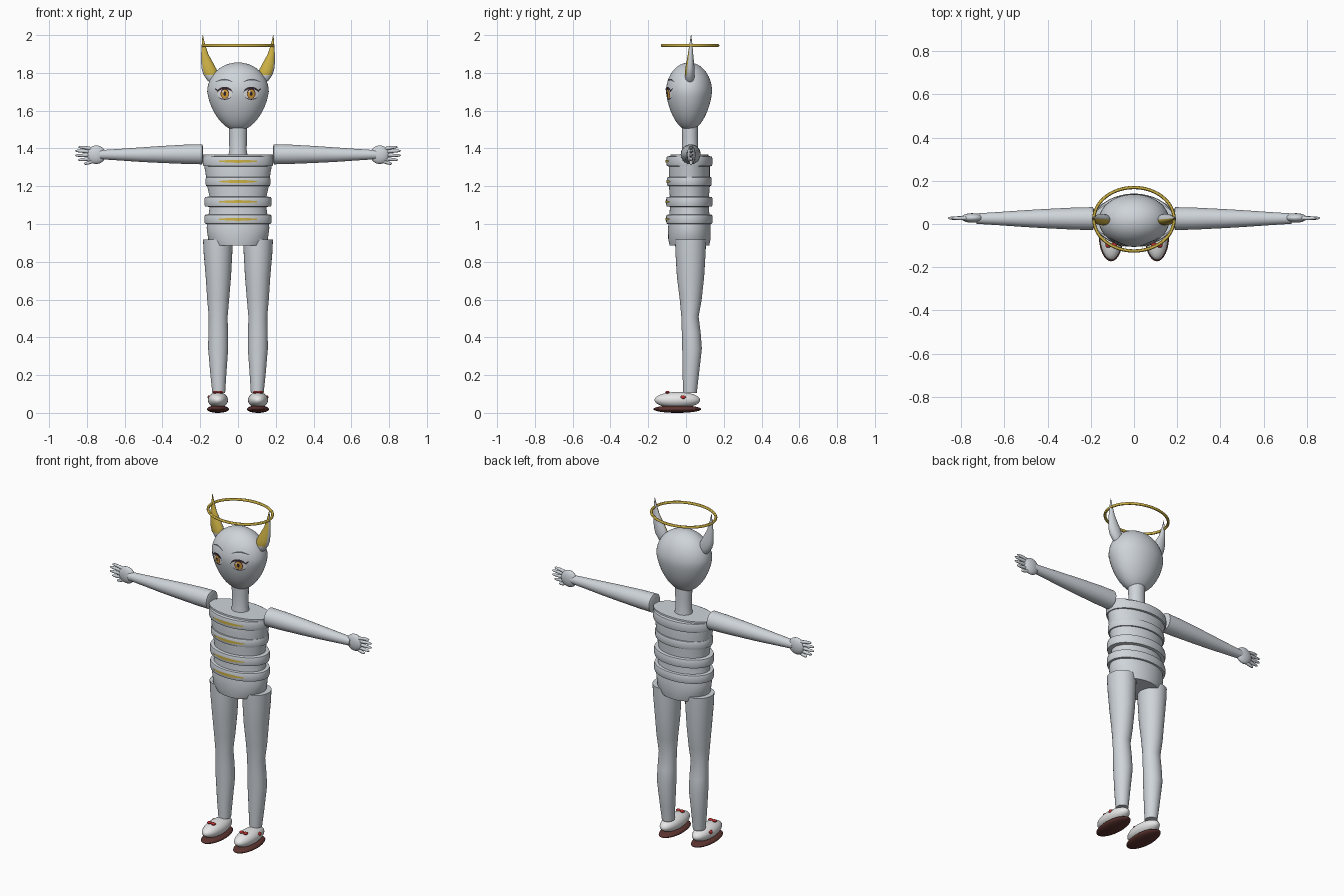
import bpy, bmesh, math
from mathutils import Vector

if "Cube" in bpy.data.objects:
    bpy.data.objects.remove(bpy.data.objects["Cube"])


def material(name, r, g, b):
    m = bpy.data.materials.new(name)
    m.use_nodes = True
    m.diffuse_color = (r, g, b, 1)
    m.node_tree.nodes["Principled BSDF"].inputs["Base Color"].default_value = (r, g, b, 1)
    return m


GREY = material("pale grey", 0.62, 0.66, 0.70)
GOLD = material("gold", 0.62, 0.45, 0.06)
WHITE = material("white", 0.88, 0.88, 0.88)
SOLE = material("dark brown", 0.11, 0.035, 0.03)
RED = material("red", 0.5, 0.03, 0.03)
DARK = material("near black", 0.03, 0.02, 0.025)
AMBER = material("amber", 0.7, 0.36, 0.04)
BROW = material("slate", 0.10, 0.11, 0.13)


def finish(name, bm, mats, angle=40, closed=True):
    if closed:
        bmesh.ops.recalc_face_normals(bm, faces=bm.faces)
    me = bpy.data.meshes.new(name)
    bm.to_mesh(me)
    bm.free()
    for m in mats:
        me.materials.append(m)
    for p in me.polygons:
        p.use_smooth = True
    me.set_sharp_from_angle(angle=math.radians(angle))
    ob = bpy.data.objects.new(name, me)
    bpy.context.collection.objects.link(ob)
    return ob


def loft(name, sections, mat, sides=32, along_x=False, extra=()):
    """Elliptical sections (position, centre a, centre b, radius a, radius b)."""
    bm = bmesh.new()
    rings = []
    for s, ca, cb, ra, rb in sections:
        ring = []
        for i in range(sides):
            t = 2 * math.pi * i / sides
            a, b = ca + ra * math.cos(t), cb + rb * math.sin(t)
            ring.append(bm.verts.new((s, a, b) if along_x else (a, b, s)))
        rings.append(ring)
    for r0, r1 in zip(rings, rings[1:]):
        for i in range(sides):
            j = (i + 1) % sides
            bm.faces.new((r0[i], r0[j], r1[j], r1[i]))
    bm.faces.new(rings[0])
    bm.faces.new(rings[-1])
    return finish(name, bm, [mat, *extra])


def ellipsoid(name, centre, radii, mat, segments=32):
    bm = bmesh.new()
    bmesh.ops.create_uvsphere(bm, u_segments=segments, v_segments=segments // 2, radius=1)
    for v in bm.verts:
        v.co = Vector([c + r * k for c, r, k in zip(centre, radii, v.co)])
    return finish(name, bm, [mat])


# Head: an egg narrowing to the chin
HX, HY, HCY, HZ = 0.163, 0.122, 0.016, 1.70


def head_scale(z):
    t = (z - HZ) / (0.155 if z > HZ else 0.207)
    f = math.sqrt(max(0, 1 - t * t))
    return f if t > 0 else f * (1 + 0.17 * t)


def head_y(x, z):
    f = head_scale(z)
    return HCY - HY * f * math.sqrt(max(0, 1 - (x / (HX * f)) ** 2))


egg = []
for i in range(25):
    c = -math.cos(math.pi * i / 24)
    z = HZ + c * (0.155 if c > 0 else 0.207)
    f = max(head_scale(z), 0.004)
    egg.append((z, 0, HCY, HX * f, HY * f))
loft("head", egg, GREY, 48)
loft("neck", [(1.34, 0, 0.022, 0.055, 0.05), (1.39, 0, 0.022, 0.046, 0.043),
              (1.46, 0, 0.022, 0.047, 0.042), (1.56, 0, 0.02, 0.05, 0.045)], GREY)


# Painted plates that follow a curved front surface
def patch(name, outline, mat, offset):
    cx = sum(p[0] for p in outline) / len(outline)
    cz = sum(p[1] for p in outline) / len(outline)
    bm = bmesh.new()

    def vert(x, z):
        return bm.verts.new((x, head_y(x, z) - offset, z))

    mid = vert(cx, cz)
    rings = [[vert(cx + (x - cx) * k, cz + (z - cz) * k) for x, z in outline] for k in (0.5, 1)]
    n = len(outline)
    for i in range(n):
        j = (i + 1) % n
        bm.faces.new((mid, rings[0][i], rings[0][j]))
        bm.faces.new((rings[0][i], rings[1][i], rings[1][j], rings[0][j]))
    face_front(bm)
    finish(name, bm, [mat], closed=False)


def face_front(bm):
    bm.normal_update()
    bmesh.ops.reverse_faces(bm, faces=[f for f in bm.faces if f.normal.y > 0])


def strip(name, path, width, surface, mat, offset):
    bm = bmesh.new()
    pairs = []
    for k, (x, z) in enumerate(path):
        taper = 0.35 + 0.65 * math.sin(math.pi * k / (len(path) - 1))
        h = width / 2 * taper
        pairs.append([bm.verts.new((x, surface(x, w) - offset, w)) for w in (z - h, z + h)])
    for a, b in zip(pairs, pairs[1:]):
        bm.faces.new((a[0], b[0], b[1], a[1]))
    face_front(bm)
    finish(name, bm, [mat], closed=False)


def oval(x, z, rx, rz, n=20):
    return [(x + rx * math.cos(2 * math.pi * i / n), z + rz * math.sin(2 * math.pi * i / n))
            for i in range(n)]


# Torso with four raised bands, each carrying a gold strip
TY = 0.018
loft("torso", [(0.885, 0, TY, 0.135, 0.105), (0.92, 0, TY, 0.158, 0.112),
               (0.98, 0, TY, 0.166, 0.113), (1.02, 0, TY, 0.16, 0.108),
               (1.075, 0, TY, 0.152, 0.104), (1.15, 0, TY, 0.152, 0.104),
               (1.2, 0, TY, 0.163, 0.108), (1.27, 0, TY, 0.172, 0.108),
               (1.32, 0, TY, 0.181, 0.108), (1.368, 0, TY, 0.19, 0.1)], GREY, 48)
bands = [("collar_band", 1.332, 0.028, 0.186, 0.122), ("chest_band", 1.225, 0.025, 0.172, 0.118),
         ("waist_band", 1.118, 0.027, 0.178, 0.123), ("hip_band", 1.025, 0.026, 0.178, 0.123)]
for name, z, h, rx, ry in bands:
    loft(name, [(z + k * h, 0, TY, rx - d, ry - d)
                for k, d in ((-1, 0.02), (-0.9, 0.003), (-0.5, 0), (0.5, 0), (0.9, 0.003), (1, 0.02))],
         GREY, 48)
    strip(name + "_gold_strip", [(-0.1 + 0.0125 * i, z) for i in range(17)], 0.016,
          lambda x, w: TY - ry * math.sqrt(1 - (x / rx) ** 2), GOLD, 0.004)

# Paired parts
for side, s in (("left", 1), ("right", -1)):
    # Legs
    loft(side + "_leg", [(0.105, s * 0.102, 0.021, 0.034, 0.036), (0.2, s * 0.104, 0.025, 0.042, 0.043),
                         (0.34, s * 0.105, 0.032, 0.053, 0.052), (0.42, s * 0.105, 0.028, 0.052, 0.05),
                         (0.51, s * 0.105, 0.021, 0.05, 0.046), (0.6, s * 0.105, 0.025, 0.058, 0.058),
                         (0.72, s * 0.104, 0.024, 0.067, 0.072), (0.85, s * 0.106, 0.024, 0.076, 0.08),
                         (0.917, s * 0.107, 0.024, 0.078, 0.082)], GREY)
    # Shoes
    ellipsoid(side + "_sole", (s * 0.106, -0.046, 0.02), (0.058, 0.127, 0.02), SOLE)
    ellipsoid(side + "_shoe", (s * 0.106, -0.046, 0.068), (0.053, 0.121, 0.043), WHITE)
    for k in (-1, 1):
        ellipsoid(side + "_bow_loop", (s * 0.106 + k * 0.013, -0.098, 0.109), (0.014, 0.012, 0.008), RED, 12)
    ellipsoid(side + "_shoe_gem", (s * 0.153, -0.015, 0.083), (0.008, 0.014, 0.01), RED, 12)

    # Arms
    loft(side + "_arm", [(s * x, 0.025, z, r, r) for x, z, r in
                         ((0.185, 1.369, 0.04), (0.19, 1.369, 0.053), (0.28, 1.369, 0.051),
                          (0.42, 1.368, 0.044), (0.52, 1.367, 0.038), (0.62, 1.367, 0.031),
                          (0.73, 1.367, 0.024))], GREY, along_x=True)
    # Hands
    ellipsoid(side + "_palm", (s * 0.75, 0.028, 1.367), (0.05, 0.022, 0.049), GREY)
    fingers = [("index", 1.397, 1.407, 0.845), ("middle", 1.382, 1.387, 0.862),
               ("ring", 1.365, 1.363, 0.862), ("little", 1.348, 1.34, 0.847), ("thumb", 1.332, 1.32, 0.815)]
    for name, z0, z1, tip in fingers:
        loft(f"{side}_{name}_finger",
             [(s * (0.77 + (tip - 0.77) * t), 0.027, z0 + (z1 - z0) * min(1, t * 1.4), r, r)
              for t, r in ((0, 0.01), (0.5, 0.009), (0.85, 0.007), (0.97, 0.004), (1, 0.001))],
             GREY, 12, True)

    # Ears: curved horn shapes with a gold inner front
    ear = loft(side + "_ear", [(z, s * (a + b) / 2, y, (b - a) / 2, d) for z, a, b, y, d in
                               ((1.74, 0.105, 0.14, 0.02, 0.012), (1.76, 0.1, 0.162, 0.02, 0.022),
                                (1.79, 0.104, 0.183, 0.02, 0.026), (1.82, 0.114, 0.192, 0.021, 0.025),
                                (1.85, 0.13, 0.195, 0.022, 0.021), (1.9, 0.158, 0.195, 0.024, 0.014),
                                (1.95, 0.174, 0.192, 0.026, 0.008), (2.0, 0.186, 0.188, 0.027, 0.001))],
               GREY, 40, extra=[GOLD])
    for p in ear.data.polygons:
        if p.center.z > 1.79 and -p.normal.y - 0.5 * s * p.normal.x > 0.45:
            p.material_index = 1

    # Eyes and brows
    ex, ez = s * 0.07, 1.69
    patch(side + "_eye_white", oval(ex, ez, 0.039, 0.027), WHITE, 0.002)
    patch(side + "_iris_rim", oval(ex, ez, 0.023, 0.027), SOLE, 0.003)
    patch(side + "_iris", oval(ex, ez - 0.002, 0.019, 0.023), AMBER, 0.004)
    patch(side + "_pupil", oval(ex, ez, 0.007, 0.012), DARK, 0.005)
    patch(side + "_eye_glint", oval(ex - 0.009, ez + 0.011, 0.005, 0.006, 10), WHITE, 0.006)
    lid = [(ex + 0.042 * math.cos(t), ez + 0.03 * math.sin(t))
           for t in [math.pi * (0.06 + 0.88 * i / 12) for i in range(13)]]
    strip(side + "_upper_lashes", lid, 0.013, head_y, DARK, 0.006)
    strip(side + "_lash_wing", [(ex + s * (0.034 + 0.006 * i), ez + 0.014 + 0.004 * i) for i in range(4)],
          0.009, head_y, DARK, 0.006)
    strip(side + "_lower_lashes", [(x, 2 * ez - z) for x, z in lid[2:-2]], 0.005, head_y, DARK, 0.004)
    strip(side + "_brow", [(s * (0.028 + 0.009 * i), 1.752 + 0.013 * math.sin(math.pi * i / 10))
                           for i in range(11)], 0.008, head_y, BROW, 0.004)

# Halo
bpy.ops.mesh.primitive_torus_add(major_radius=1, minor_radius=0.045, major_segments=64, minor_segments=12)
halo = bpy.context.object
halo.name = "halo"
for v in halo.data.vertices:
    ring = Vector((v.co.x, v.co.y, 0)).normalized()
    extra = Vector((v.co.x, v.co.y, 0)).length - 1
    v.co = Vector((ring.x * (0.186 + extra * 0.17), 0.022 + ring.y * (0.147 + extra * 0.17),
                   1.945 + v.co.z * 0.17))
halo.data.materials.append(GOLD)
bpy.ops.object.shade_smooth_by_angle()
